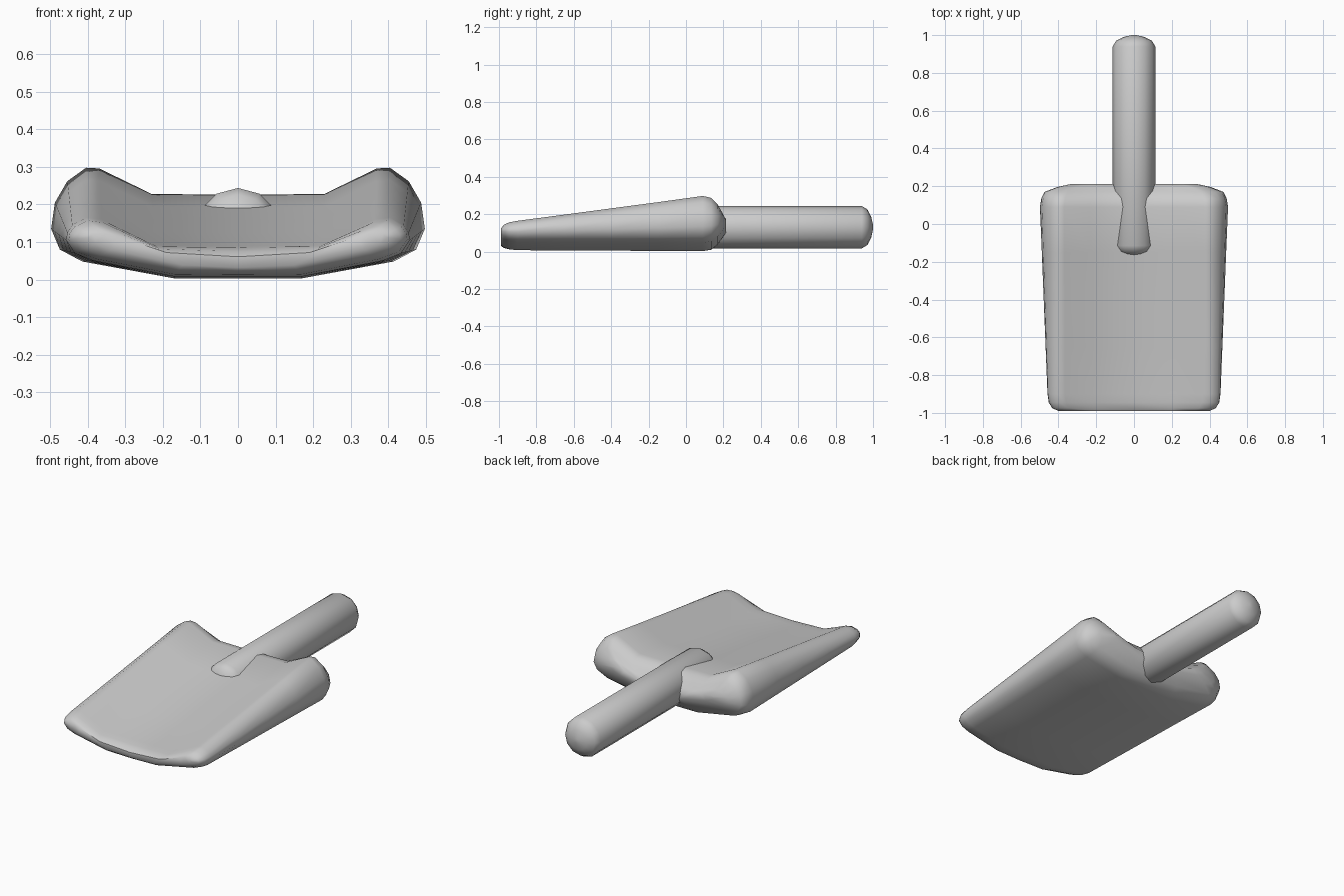
import bpy, bmesh, math

if "Cube" in bpy.data.objects:
    bpy.data.objects.remove(bpy.data.objects["Cube"])


def finish(name, bm, angle):
    bmesh.ops.recalc_face_normals(bm, faces=bm.faces)
    me = bpy.data.meshes.new(name)
    bm.to_mesh(me)
    bm.free()
    ob = bpy.data.objects.new(name, me)
    bpy.context.collection.objects.link(ob)
    bpy.ops.object.select_all(action='DESELECT')
    ob.select_set(True)
    bpy.context.view_layer.objects.active = ob
    bpy.ops.object.shade_smooth_by_angle(angle=math.radians(angle))
    return ob


def loft(bm, rings):
    loops = [[bm.verts.new(p) for p in r] for r in rings]
    n = len(loops[0])
    for a, b in zip(loops, loops[1:]):
        for i in range(n):
            j = (i + 1) % n
            bm.faces.new((a[i], a[j], b[j], b[i]))
    return loops


# Scoop half cross-sections: bottom centre, out round the side, top centre
FRONT = [(0, .008), (.17, .008), (.385, .05), (.435, .07), (.458, .105),
         (.442, .145), (.405, .165), (.365, .16), (.22, .092), (0, .090)]
BACK = [(0, .003), (.17, .003), (.415, .048), (.475, .08), (.498, .135),
        (.488, .205), (.455, .262), (.405, .298), (.37, .296), (.23, .228), (0, .226)]
FRONT.insert(5, (.455, .125))


def section(y, t, squash=1.0, narrow=1.0):
    half = [(a[0] + (b[0] - a[0]) * t, a[1] + (b[1] - a[1]) * t)
            for a, b in zip(FRONT, BACK)]
    wide = max(x for x, z in half)
    bend = half[-1][1] / 2
    tip = half[5][1] * .5 + half[4][1] * .5
    pts = []
    for x, z in half:
        mid = bend + (tip - bend) * (x / wide) ** 2
        pts.append((x * narrow, y, mid + (z - mid) * squash))
    return pts + [(-x, y, z) for x, y, z in pts[-2:0:-1]]


# Scoop: sloping dished slab with rounded front lip and back edge
bm = bmesh.new()
rings = [section(-.99, 0, .35, .87), section(-.975, 0, .66, .945),
         section(-.945, 0, .88, .985), section(-.90, 0)]
rings += [section(-.90 + i * .25, i / 4) for i in range(1, 4)]
rings += [section(.09, 1), section(.135, 1, .93, .985), section(.17, 1, .68, .95),
          section(.195, 1, .38, .82), section(.213, 1, .15, .66)]
loops = loft(bm, rings)
# Close both ends with strips between matching bottom and top points
for loop in (loops[0], loops[-1]):
    n = len(loop)
    half = n // 2
    for side in (loop[:half + 1], [loop[0]] + loop[:half - 1:-1]):
        a, b = 0, half
        while b - a > 1:
            if b - a == 2:
                bm.faces.new((side[a], side[a + 1], side[b]))
            else:
                bm.faces.new((side[a], side[a + 1], side[b - 1], side[b]))
            a, b = a + 1, b - 1
finish("scoop", bm, 50)

# Handle: twelve-sided bar with a low dome at each end
bm = bmesh.new()
R, ZC, N = .113, .131, 12
dome = [(0.0, R), (.03, .095), (.05, .056), (.06, .012)]
profile = [(-.115 - d, r) for d, r in reversed(dome)] + [(.94 + d, r) for d, r in dome]
rings = [[(r * math.sin(2 * math.pi * i / N), y, ZC + r * math.cos(2 * math.pi * i / N))
          for i in range(N)] for y, r in profile]
loops = loft(bm, rings)
bm.faces.new(loops[0])
bm.faces.new(loops[-1])
finish("handle", bm, 35)
